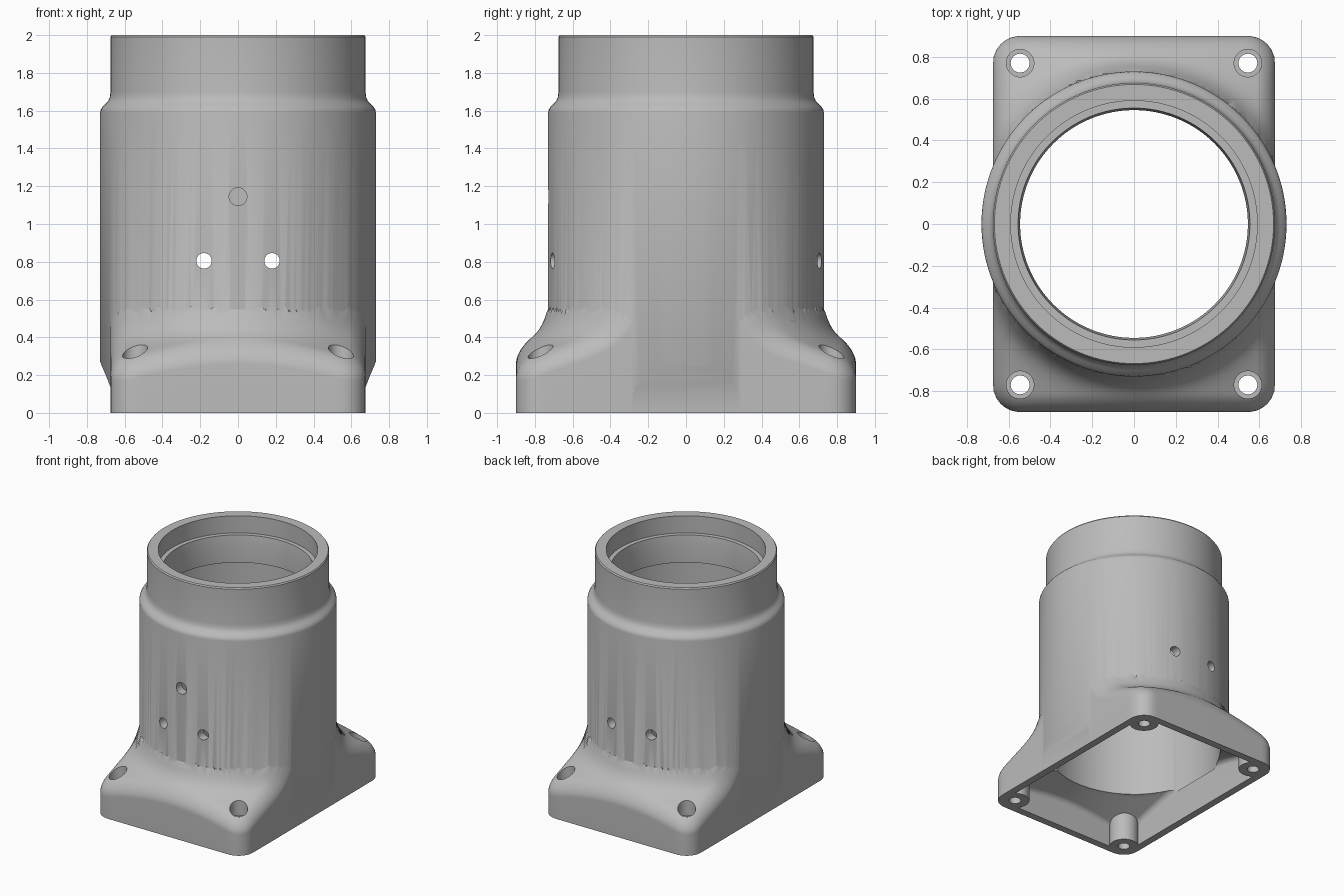
import bpy, bmesh, math
from mathutils import Vector, Matrix

cube = bpy.data.objects.get("Cube")
if cube:
    bpy.data.objects.remove(cube, do_unlink=True)

grey = bpy.data.materials.new("plain grey")
grey.use_nodes = True
grey.diffuse_color = (0.5, 0.5, 0.5, 1)
grey.node_tree.nodes["Principled BSDF"].inputs["Base Color"].default_value = (0.5, 0.5, 0.5, 1)


def make(name, bm):
    bmesh.ops.recalc_face_normals(bm, faces=bm.faces)
    mesh = bpy.data.meshes.new(name)
    bm.to_mesh(mesh)
    bm.free()
    mesh.materials.append(grey)
    ob = bpy.data.objects.new(name, mesh)
    bpy.context.collection.objects.link(ob)
    return ob


def loft(name, rings):
    """Skin a list of closed rings and cap both ends."""
    bm = bmesh.new()
    loops = [[bm.verts.new(p) for p in ring] for ring in rings]
    for a, b in zip(loops, loops[1:]):
        for i in range(len(a)):
            j = (i + 1) % len(a)
            bm.faces.new((a[i], a[j], b[j], b[i]))
    bm.faces.new(loops[0])
    bm.faces.new(loops[-1])
    return make(name, bm)


def turned(name, profile, steps=128):
    angles = [math.tau * i / steps for i in range(steps)]
    return loft(name, [[(r * math.cos(a), r * math.sin(a), z) for a in angles]
                       for r, z in profile])


def rod(name, radius, start, end):
    start, end = Vector(start), Vector(end)
    axis = end - start
    bm = bmesh.new()
    turn = axis.to_track_quat("Z", "Y").to_matrix().to_4x4()
    bmesh.ops.create_cone(bm, cap_ends=True, segments=40, radius1=radius, radius2=radius,
                          depth=axis.length,
                          matrix=Matrix.Translation((start + end) / 2) @ turn)
    return make(name, bm)


def boolean(target, tool, operation):
    mod = target.modifiers.new(operation, "BOOLEAN")
    mod.operation, mod.object, mod.solver = operation, tool, "EXACT"
    bpy.context.view_layer.objects.active = target
    bpy.ops.object.modifier_apply(modifier=mod.name)
    bpy.data.objects.remove(tool, do_unlink=True)


def inset_distance(x, y, half_x, half_y, corner):
    """Depth of a point inside a rounded rectangle."""
    qx, qy = abs(x) - half_x + corner, abs(y) - half_y + corner
    return corner - math.hypot(max(qx, 0), max(qy, 0)) - min(max(qx, qy), 0)


def plinth(name, half_x, half_y, corner, bottom, height, edge, steps=216, rows=32):
    """Rounded rectangle block with a radial top surface and a rounded top edge."""
    reach = []
    for i in range(steps):
        a = math.tau * i / steps
        r = 0.0
        for _ in range(60):
            r += inset_distance(r * math.cos(a), r * math.sin(a), half_x, half_y, corner)
        reach.append((a, r))
    rings = []
    for k in range(rows + 1):
        t = 0.55 + 0.45 * math.sin(math.pi / 2 * k / rows)
        ring = []
        for a, limit in reach:
            x, y = t * limit * math.cos(a), t * limit * math.sin(a)
            d = min(max(inset_distance(x, y, half_x, half_y, corner), 0), edge)
            drop = edge - math.sqrt(max(edge ** 2 - (edge - d) ** 2, 0))
            ring.append((x, y, height(t * limit) - drop))
        rings.append(ring)
    rings.append([(x, y, bottom) for x, y, z in rings[-1]])
    return loft(name, rings)


def flare(r):
    r = max(r, 0.73)
    return 0.365 - 0.5 * (r - 0.865) + 0.13 * math.exp((0.73 - r) / 0.035)


def roof(r):
    return 0.30 - 0.4 * (max(r, 0.66) - 0.66)


# Flared rectangular base
housing = plinth("flanged_tube_housing", 0.675, 0.9, 0.13, 0, flare, 0.09)

# Round body with a shouldered collar
body = turned("body", [(0.73, 0.08), (0.73, 1.59), (0.727, 1.605), (0.718, 1.62), (0.7, 1.637),
                       (0.687, 1.652), (0.679, 1.67), (0.675, 1.7), (0.675, 1.99), (0.668, 2.0)])

# Undercut where the body overhangs the base sides
half = [(0.66, 0.05), (0.66, 0.1), (0.675, 0.135), (0.7, 0.2), (0.722, 0.25), (0.74, 0.3),
        (0.8, 0.4), (0.8, 2.1)]
outline = half + [(-x, z) for x, z in reversed(half)]
boolean(body, loft("side_trim", [[(x, y, z) for x, z in outline] for y in (-1, 1)]), "INTERSECT")
boolean(housing, body, "UNION")

# Hollow underside with corner screw bosses left standing
corners = [(x, y) for x in (-0.545, 0.545) for y in (-0.77, 0.77)]
cavity = plinth("cavity", 0.615, 0.84, 0.08, -0.05, roof, 0.03)
for x, y in corners:
    boolean(cavity, rod("boss", 0.11, (x, y, -0.2), (x, y, 0.5)), "DIFFERENCE")
boolean(housing, cavity, "DIFFERENCE")

# Stepped bore through the tube
boolean(housing, turned("bore", [(0.66, 0.27), (0.66, 1.62), (0.545, 1.64), (0.545, 1.78),
                                 (0.555, 1.86), (0.59, 1.86), (0.59, 2.1)]), "DIFFERENCE")

# Screw holes with counterbores
for x, y in corners:
    boolean(housing, rod("screw_hole", 0.045, (x, y, -0.1), (x, y, 0.7)), "DIFFERENCE")
    boolean(housing, rod("counterbore", 0.066, (x, y, 0.24), (x, y, 0.7)), "DIFFERENCE")

# Cross holes through the wall, and one hole in the front only
for x in (-0.18, 0.18):
    boolean(housing, rod("cross_hole", 0.041, (x, -1, 0.805), (x, 1, 0.805)), "DIFFERENCE")
boolean(housing, rod("front_hole", 0.047, (0, -1, 1.145), (0, -0.3, 1.145)), "DIFFERENCE")

# Thin groove down the inner wall
groove = Vector((0.28, -0.6, 0))
boolean(housing, rod("groove", 0.014, groove + Vector((0, 0, 0.2)),
                     groove + Vector((0, 0, 0.6))), "DIFFERENCE")

bpy.ops.object.select_all(action="DESELECT")
housing.select_set(True)
bpy.context.view_layer.objects.active = housing
bpy.ops.object.shade_smooth_by_angle(angle=math.radians(30))
